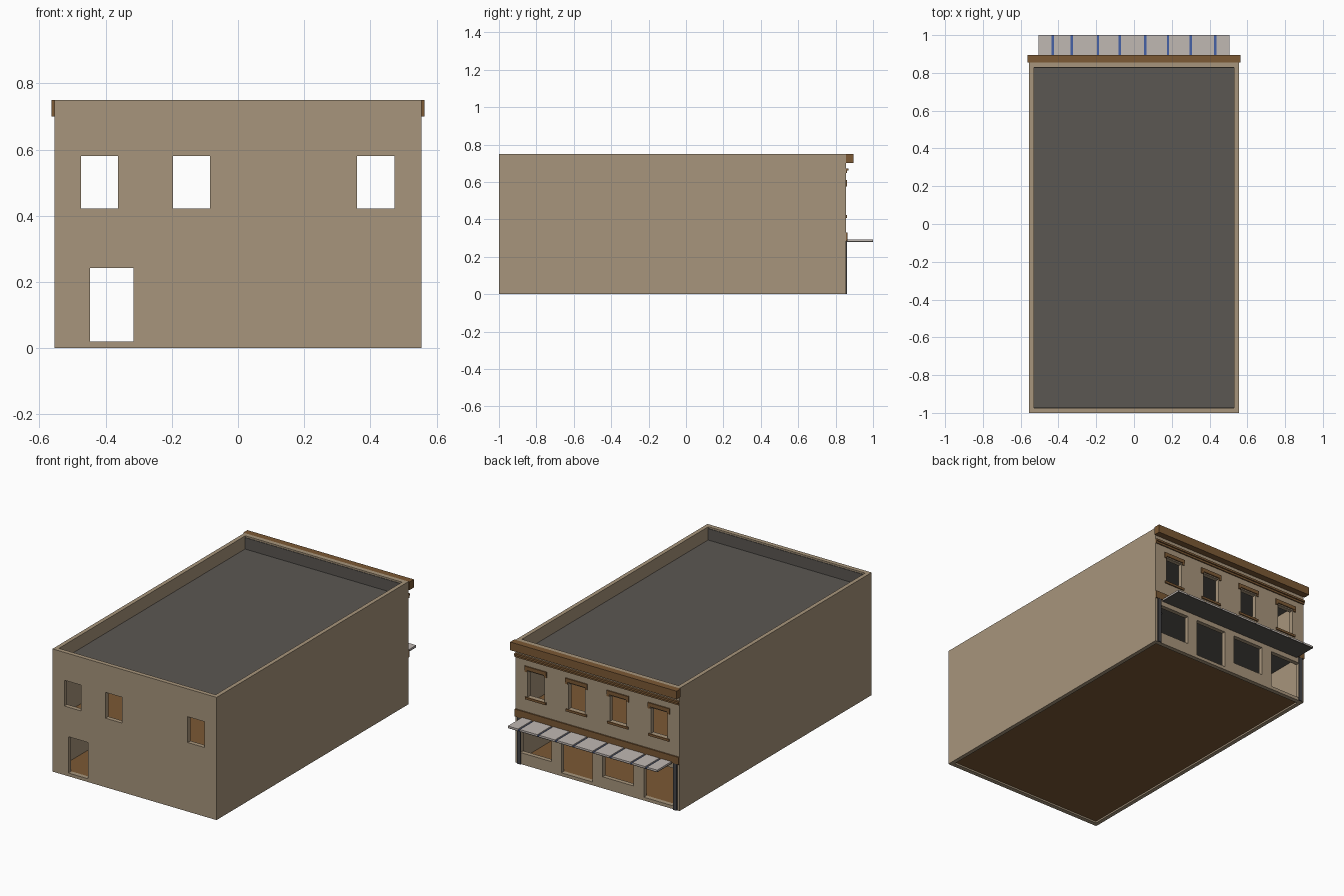
import bpy, bmesh
from mathutils import Matrix, Vector

if "Cube" in bpy.data.objects:
    bpy.data.objects.remove(bpy.data.objects["Cube"])


def material(name, rgb):
    m = bpy.data.materials.new(name)
    m.use_nodes = True
    m.diffuse_color = (*rgb, 1)
    m.node_tree.nodes["Principled BSDF"].inputs["Base Color"].default_value = (*rgb, 1)
    return m


TAN = material("tan_masonry", (0.39, 0.30, 0.20))
BROWN = material("brown_wood", (0.20, 0.10, 0.035))
ROOF = material("roof_grey", (0.105, 0.095, 0.085))
DARK = material("dark_metal", (0.06, 0.06, 0.065))
PALE = material("pale_sheet", (0.53, 0.48, 0.45))
BLUE = material("blue_strip", (0.06, 0.12, 0.38))


def boxes(name, spans, mat=None):
    """One object made of boxes, each given as (x0, x1, y0, y1, z0, z1)."""
    bm = bmesh.new()
    for x0, x1, y0, y1, z0, z1 in spans:
        centre = Vector((x0 + x1, y0 + y1, z0 + z1)) / 2
        size = Matrix.Diagonal((x1 - x0, y1 - y0, z1 - z0, 1))
        bmesh.ops.create_cube(bm, size=1, matrix=Matrix.Translation(centre) @ size)
    mesh = bpy.data.meshes.new(name)
    bm.to_mesh(mesh)
    bm.free()
    if mat:
        mesh.materials.append(mat)
    obj = bpy.data.objects.new(name, mesh)
    bpy.context.collection.objects.link(obj)
    return obj


def carve(target, cutter):
    """Subtract the cutter from the target, then discard it."""
    mod = target.modifiers.new("carve", "BOOLEAN")
    mod.operation, mod.solver, mod.object = "DIFFERENCE", "EXACT", cutter
    bpy.context.view_layer.update()
    graph = bpy.context.evaluated_depsgraph_get()
    mesh = bpy.data.meshes.new_from_object(target.evaluated_get(graph))
    target.modifiers.clear()
    target.data = mesh
    bpy.data.objects.remove(cutter)


# Main dimensions
W, FRONT, BACK, TOP = 0.555, -1.0, 0.855, 0.75
IN, IN_F, IN_B = 0.53, -0.973, 0.828
BAYS = [-0.418, -0.14, 0.14, 0.416]
SILL, HEAD = 0.422, 0.58

# Outer walls, open above and below
walls = boxes("walls", [(-W, W, FRONT, BACK, 0, TOP)], TAN)
carve(walls, boxes("hollow", [(-IN, IN, IN_F, IN_B, -1, 1)]))

# Window and door openings
front = (FRONT - 0.1, IN_F + 0.05)
back = (IN_B - 0.05, BACK + 0.1)
holes = [(BAYS[i] - 0.056, BAYS[i] + 0.056, *front, SILL, HEAD) for i in (0, 1, 3)]
holes.append((-0.447, -0.315, *front, 0.02, 0.242))
for i, x in enumerate(BAYS):
    holes.append((x - 0.056, x + 0.056, *back, SILL, HEAD))
    holes.append((x - 0.105, x + 0.105, *back, 0.02 if i % 2 == 0 else 0.07, 0.25))
carve(walls, boxes("openings", holes))

# Floors, ceiling and roof
room = (-IN, IN, IN_F, IN_B)
boxes("ground_floor", [(*room, 0.01, 0.02)], BROWN)
boxes("upper_floor", [(*room, 0.31, 0.33)], BROWN)
boxes("lower_ceiling", [(*room, 0.295, 0.31)], ROOF)
boxes("roof", [(*room, 0.65, 0.67)], ROOF)
boxes("roof_upturns", [(-IN, IN, IN_B - 0.003, IN_B, 0.67, 0.74),
                       (-IN, IN, IN_F, IN_F + 0.003, 0.67, 0.74)], ROOF)

# Open stair along the left wall
boxes("stair_treads", [(0.42, IN, 0.40 + 0.04 * i, 0.435 + 0.04 * i,
                        0.03 + 0.03 * i, 0.037 + 0.03 * i) for i in range(9)], DARK)

# Storefront trim: cornice, mouldings and belt
boxes("cornice", [(-W - 0.008, W + 0.008, BACK, 0.895, 0.70, TOP)], BROWN)
boxes("upper_moulding", [(-W, W, BACK, 0.869, 0.66, 0.672),
                         (-W, W, BACK, 0.862, 0.648, 0.66)], BROWN)
boxes("belt_course", [(-W, W, BACK, 0.863, 0.285, 0.33)], BROWN)

# Window heads with dropped ends, and sills
heads, sills = [], []
for x in BAYS:
    heads.append((x - 0.074, x + 0.074, BACK, 0.862, HEAD + 0.007, 0.61))
    for s in (-1, 1):
        a, b = sorted((x + s * 0.058, x + s * 0.074))
        heads.append((a, b, BACK, 0.861, HEAD - 0.005, HEAD + 0.007))
    sills.append((x - 0.07, x + 0.07, BACK, 0.862, 0.408, SILL))
boxes("window_heads", heads, BROWN)
boxes("window_sills", sills, BROWN)

# Corner posts
boxes("corner_posts", [(s * 0.528 - 0.012, s * 0.528 + 0.012, BACK, 0.862, 0, 0.285)
                       for s in (-1, 1)], DARK)

# Flat canopy: base sheet, blue strips in the narrow gaps between pale panels
boxes("canopy_base", [(-0.505, 0.505, BACK, 1.0, 0.279, 0.283)], ROOF)
gaps = [-0.43, -0.33, -0.19, -0.075, 0.06, 0.18, 0.30, 0.43]
boxes("canopy_strips", [(g - 0.006, g + 0.006, BACK, 0.999, 0.283, 0.285) for g in gaps], BLUE)
edges = [-0.511] + gaps + [0.511]
boxes("canopy_panels", [(a + 0.006, b - 0.006, BACK, 1.0, 0.283, 0.292)
                        for a, b in zip(edges, edges[1:])], PALE)
